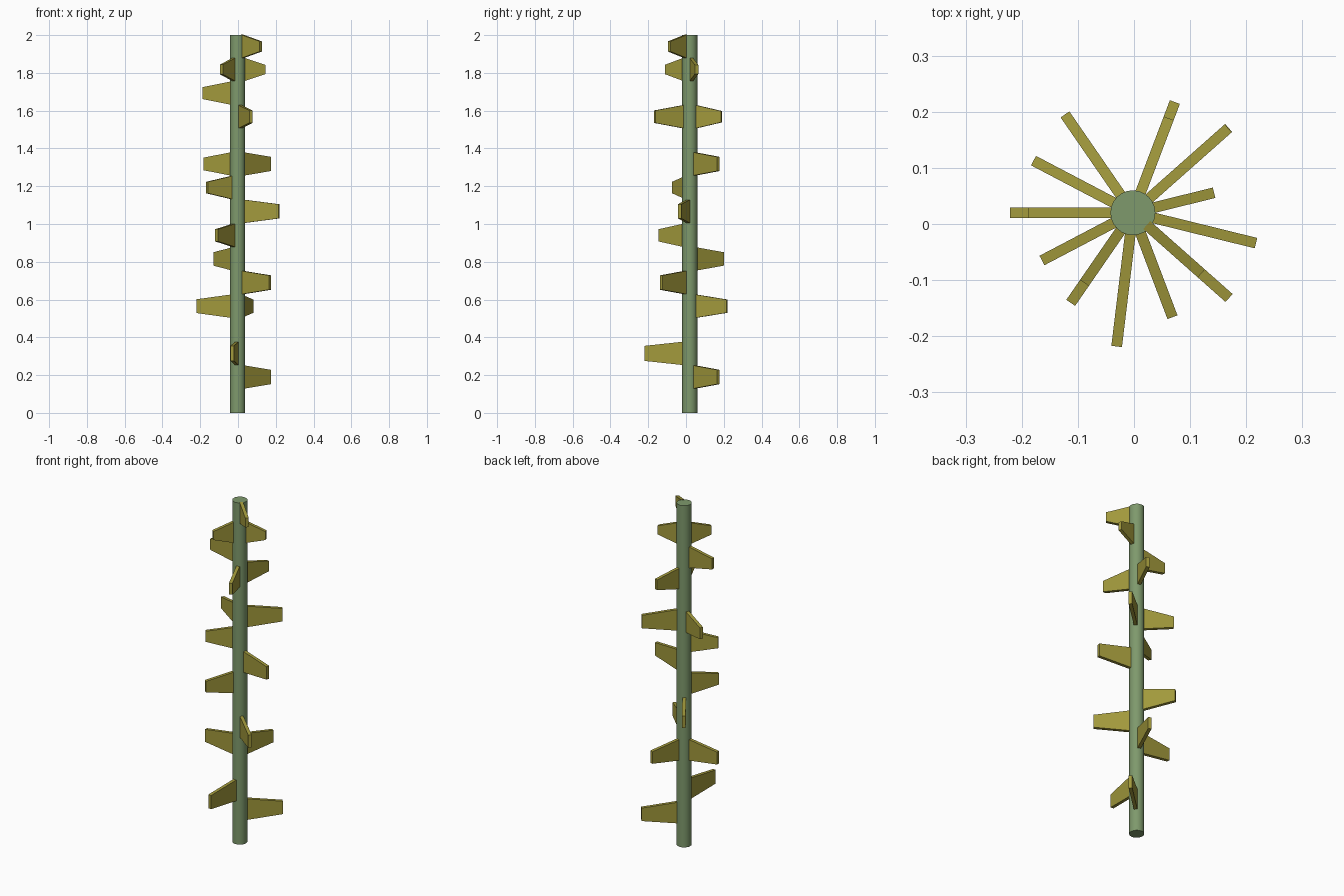
import bpy, bmesh
from math import cos, sin, tau
from mathutils import Matrix

if "Cube" in bpy.data.objects:
    bpy.data.objects.remove(bpy.data.objects["Cube"])

CX, CY, R = -0.002, 0.02, 0.04


def colour(name, rgb):
    m = bpy.data.materials.new(name)
    m.diffuse_color = (*rgb, 1)
    m.use_nodes = True
    m.node_tree.nodes["Principled BSDF"].inputs["Base Color"].default_value = m.diffuse_color
    return m


stem_green = colour("stem_green", (0.21, 0.32, 0.15))
olive = colour("leaf_olive", (0.36, 0.32, 0.045))

# Upright stem
bpy.ops.mesh.primitive_cylinder_add(vertices=24, radius=R, depth=2, location=(CX, CY, 1))
stem = bpy.context.object
stem.name = "stem"
stem.data.materials.append(stem_green)
bpy.ops.object.shade_smooth_by_angle()


# Tapered blade: a slab whose outer end is lower than its root
def leaf(name, z, step, length):
    inner, root, tip, t = 0.033, 0.062, 0.166 * length, 0.0095
    profile = [(inner, -root), (length, -tip), (length, tip), (inner, root)]
    bm = bmesh.new()
    face = bm.faces.new([bm.verts.new((x, -t, h)) for x, h in profile])
    ext = bmesh.ops.extrude_face_region(bm, geom=[face])
    bmesh.ops.translate(bm, vec=(0, 2 * t, 0),
                        verts=[v for v in ext["geom"] if isinstance(v, bmesh.types.BMVert)])
    bmesh.ops.recalc_face_normals(bm, faces=bm.faces)
    me = bpy.data.meshes.new(name)
    bm.to_mesh(me)
    bm.free()
    me.materials.append(olive)
    ob = bpy.data.objects.new(name, me)
    ob.matrix_world = Matrix.Translation((CX, CY, z)) @ Matrix.Rotation(step * tau / 13, 4, "Z")
    bpy.context.collection.objects.link(ob)


# Height, direction in 13ths of a turn from +x (offset half a step), reach
leaves = [
    (0.19, 1.5, 0.228), (0.315, -3.5, 0.24), (0.565, 6.5, 0.219), (0.565, 2.5, 0.211),
    (0.69, -1.5, 0.229), (0.815, 4.5, 0.213), (0.94, -4.5, 0.195), (1.067, -0.5, 0.226),
    (1.193, -5.5, 0.183), (1.318, 1.5, 0.227), (1.318, 5.5, 0.2), (1.568, -2.5, 0.199),
    (1.568, 2.5, 0.18), (1.693, 6.5, 0.187), (1.818, 0.5, 0.149), (1.818, -4.5, 0.152),
    (1.94, -1.5, 0.163),
]
for i, (z, step, length) in enumerate(leaves, 1):
    leaf(f"leaf_{i:02d}", z, step, length)
